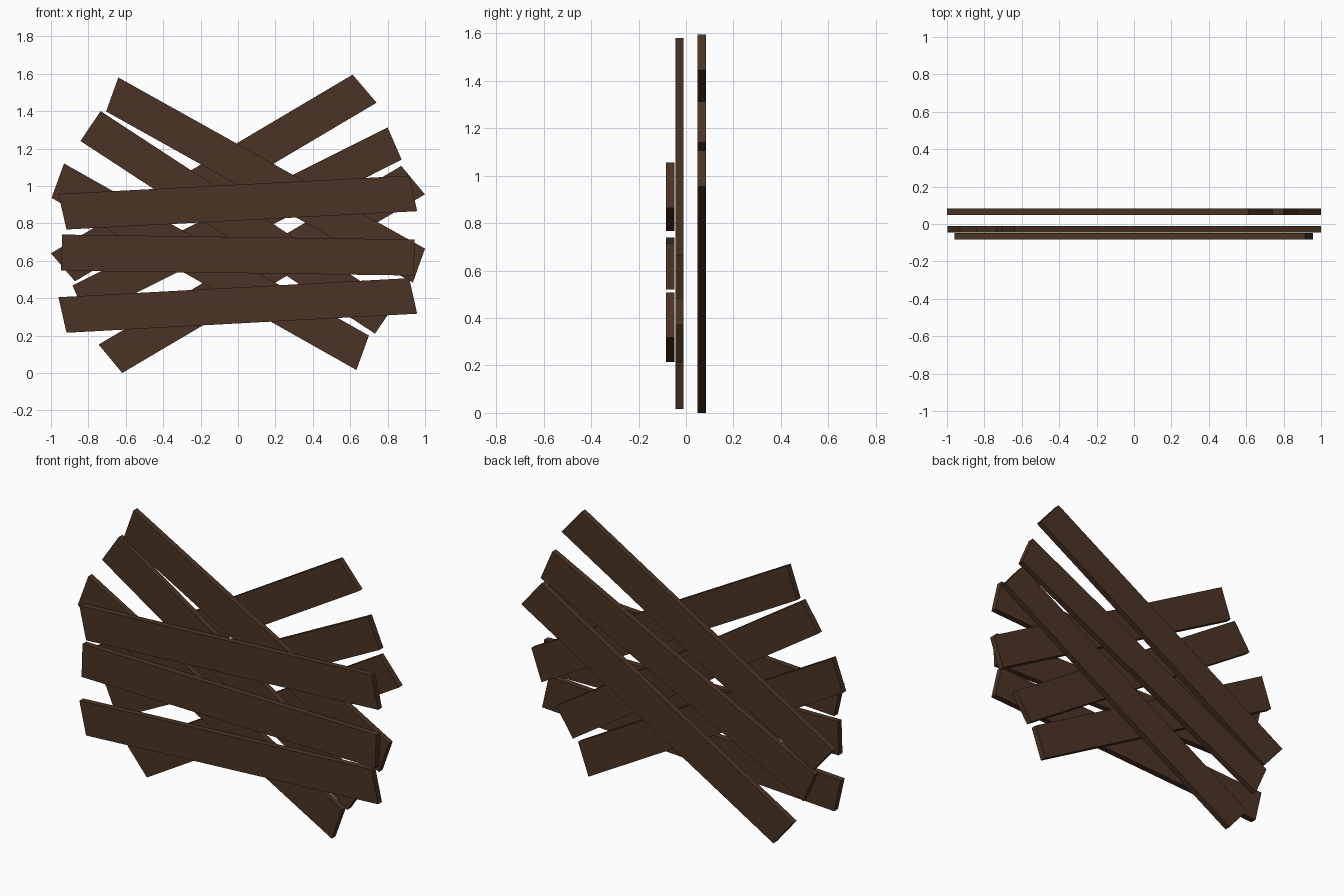
import bpy

if "Cube" in bpy.data.objects:
    bpy.data.objects.remove(bpy.data.objects["Cube"])

wood = bpy.data.materials.new("dark_brown_wood")
wood.diffuse_color = (0.07, 0.034, 0.018, 1)
wood.use_nodes = True
wood.node_tree.nodes["Principled BSDF"].inputs["Base Color"].default_value = wood.diffuse_color

THICK = 0.035


def plank(name, y, top_left, top_right, drop):
    """Board with slanted ends: top edge from left to right, drop = vector down each end."""
    (ax, az), (bx, bz), (dx, dz) = top_left, top_right, drop
    outline = [(ax, az), (bx, bz), (bx + dx, bz + dz), (ax + dx, az + dz)]
    verts = [(x, y + s * THICK / 2, z) for s in (-1, 1) for x, z in outline]
    faces = [(3, 2, 1, 0), (4, 5, 6, 7)]
    faces += [(i, (i + 1) % 4, (i + 1) % 4 + 4, i + 4) for i in range(4)]
    mesh = bpy.data.meshes.new(name)
    mesh.from_pydata(verts, [], [f[::-1] for f in faces])
    mesh.materials.append(wood)
    mesh.validate()
    obj = bpy.data.objects.new(name, mesh)
    bpy.context.collection.objects.link(obj)
    # make all faces point outwards
    import bmesh
    bm = bmesh.new()
    bm.from_mesh(mesh)
    bmesh.ops.recalc_face_normals(bm, faces=bm.faces)
    bm.to_mesh(mesh)
    bm.free()


# three layers of boards, each: top-left corner, top-right corner, end vector
layers = {
    "front_plank": (-0.066, [
        ((-0.96, 0.957), (0.915, 1.055), (0.043, -0.19)),
        ((-0.94, 0.74), (0.945, 0.714), (-0.006, -0.193)),
        ((-0.96, 0.405), (0.915, 0.507), (0.043, -0.19))]),
    "falling_plank": (-0.0275, [
        ((-0.64, 1.58), (1.0, 0.665), (-0.065, -0.182)),
        ((-0.735, 1.40), (0.84, 0.37), (-0.107, -0.16)),
        ((-0.93, 1.12), (0.70, 0.20), (-0.067, -0.184))]),
    "rising_plank": (0.0665, [
        ((-1.0, 0.64), (0.613, 1.595), (0.128, -0.15)),
        ((-0.885, 0.468), (0.80, 1.313), (0.075, -0.173)),
        ((-0.745, 0.152), (0.873, 1.107), (0.126, -0.152))]),
}
for name, (y, boards) in layers.items():
    for i, board in enumerate(boards):
        plank(f"{name}_{i + 1}", y, *board)
